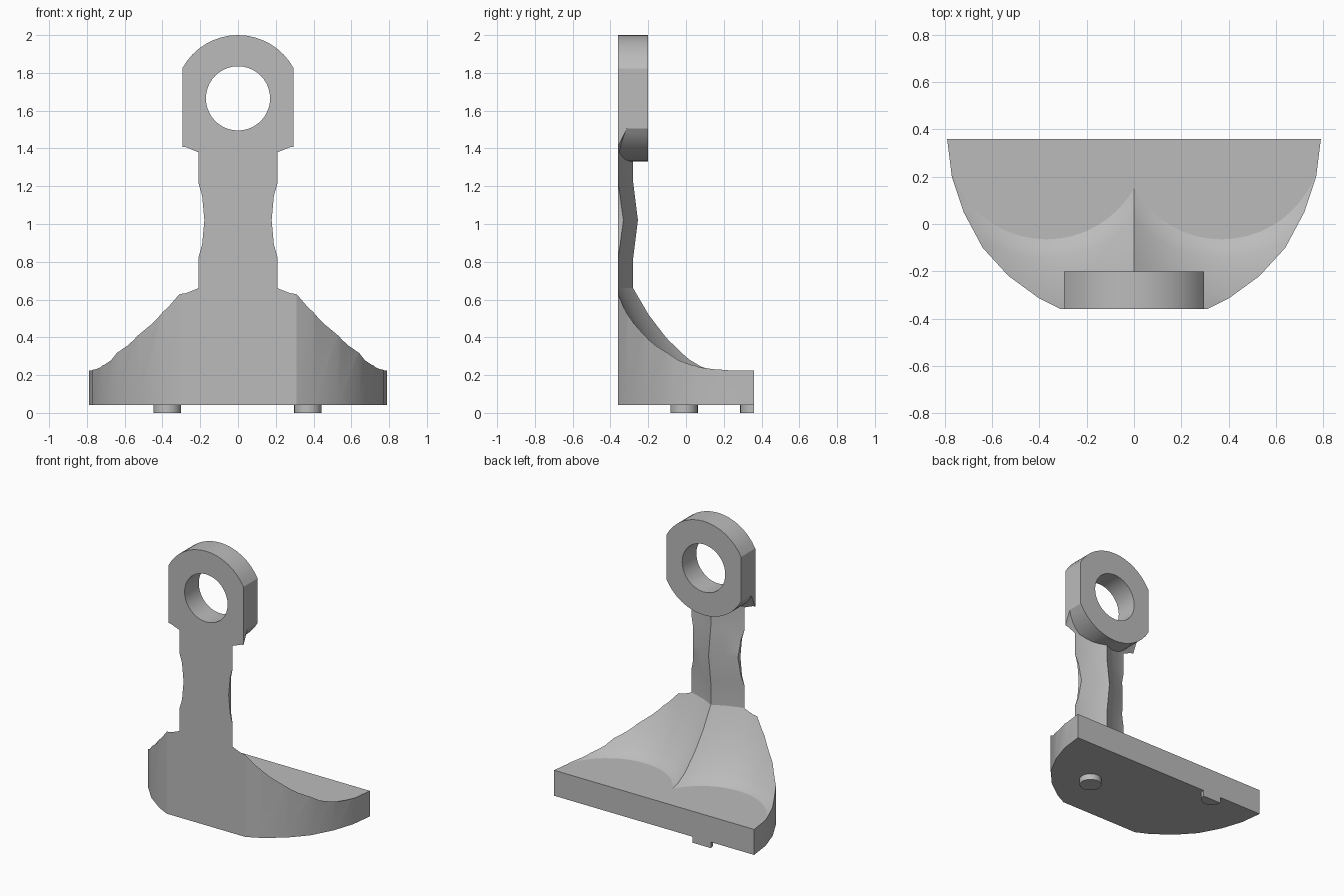
import bpy, bmesh, math
from mathutils import Vector

old = bpy.data.objects.get("Cube")
if old:
    bpy.data.objects.remove(old, do_unlink=True)

grey = bpy.data.materials.new("plain grey")
grey.use_nodes = True
COLOUR = (0.5, 0.5, 0.5, 1)
grey.diffuse_color = COLOUR
grey.node_tree.nodes["Principled BSDF"].inputs["Base Color"].default_value = COLOUR


def loft(name, rings):
    """Closed solid through a list of equal rings of points."""
    bm = bmesh.new()
    loops = [[bm.verts.new(p) for p in ring] for ring in rings]
    n = len(loops[0])
    for a, b in zip(loops, loops[1:]):
        for i in range(n):
            j = (i + 1) % n
            bm.faces.new((a[i], a[j], b[j], b[i]))
    bm.faces.new(loops[0])
    bm.faces.new(loops[-1])
    bmesh.ops.recalc_face_normals(bm, faces=bm.faces)
    mesh = bpy.data.meshes.new(name)
    bm.to_mesh(mesh)
    bm.free()
    mesh.materials.append(grey)
    obj = bpy.data.objects.new(name, mesh)
    bpy.context.collection.objects.link(obj)
    return obj


def upright(name, pts, z0, z1):
    return loft(name, [[(x, y, z) for x, y in pts] for z in (z0, z1)])


def frontal(name, pts, y0, y1):
    return loft(name, [[(x, y, z) for x, z in pts] for y in (y0, y1)])


def arc(cx, cy, r, start, end, n):
    step = math.radians(end - start) / n
    a = math.radians(start)
    return [(cx + r * math.cos(a + i * step), cy + r * math.sin(a + i * step))
            for i in range(n + 1)]


def mirrored(half):
    return half + [(-x, y) for x, y in reversed(half)]


def combine(obj, other, operation):
    mod = obj.modifiers.new(operation, 'BOOLEAN')
    mod.operation = operation
    mod.solver = 'EXACT'
    mod.object = other
    bpy.context.view_layer.objects.active = obj
    bpy.ops.object.modifier_apply(modifier=mod.name)
    bpy.data.objects.remove(other, do_unlink=True)


def smooth(obj, angle):
    bpy.ops.object.select_all(action='DESELECT')
    obj.select_set(True)
    bpy.context.view_layer.objects.active = obj
    bpy.ops.object.shade_smooth_by_angle(angle=math.radians(angle))


FRONT, BACK, BOTTOM = -0.36, 0.36, 0.043

# Rounded footprint, extruded up and trimmed to the necked front outline
footprint = mirrored([(0.79, BACK), (0.77, 0.2), (0.72, 0.05), (0.64, -0.1),
                      (0.53, -0.22), (0.4, -0.315), (0.31, FRONT)])
bracket = upright("bracket", footprint, BOTTOM, 1.53)
outline = mirrored([(0.85, 0), (0.85, 0.62), (0.36, 0.64), (0.295, 0.65),
                    (0.225, 0.77), (0.19, 0.89), (0.178, 1.02), (0.19, 1.15),
                    (0.225, 1.27), (0.295, 1.38), (0.295, 1.6)])
combine(bracket, frontal("outline", outline, -0.5, 0.5), 'INTERSECT')

# Two flared round hollows leave a ridge up the back of the stem
MID = 1.02
lower = [(0.425, 0.225), (0.46, 0.242), (0.503, 0.28), (0.587, 0.387), (0.671, 0.52),
         (0.739, 0.66), (0.739, 0.82), (0.718, MID)]
flare = lower + [(r, 2 * MID - z) for r, z in reversed(lower[3:-1])]
for side in (-1, 1):
    rings = [[(x, y, z) for x, y in arc(side * 0.37, BACK, r, 0, 360, 48)[:-1]]
             for r, z in flare]
    combine(bracket, loft("hollow", rings), 'DIFFERENCE')

# Eye at the top: a disc with flat sides and a round hole
HUB, RADIUS, HALF = 1.665, 0.335, 0.295
corner = math.degrees(math.acos(HALF / RADIUS))
eye = (arc(0, HUB, RADIUS, corner, 180 - corner, 16)
       + arc(0, HUB, RADIUS, 180 + corner, 360 - corner, 16))
combine(bracket, frontal("eye", eye, FRONT, -0.2), 'UNION')
hole = arc(0, HUB, 0.17, 0, 360, 40)[:-1]
combine(bracket, frontal("hole", hole, -0.5, 0.5), 'DIFFERENCE')
smooth(bracket, 25)

# Locating pegs below: one whole, one cut flush with the back
peg = upright("left_peg", arc(0.37, -0.01, 0.073, 0, 360, 24)[:-1], 0, BOTTOM + 0.01)
smooth(peg, 30)
half_peg = upright("right_half_peg", arc(-0.375, BACK, 0.073, 180, 360, 12), 0, BOTTOM + 0.01)
smooth(half_peg, 30)
